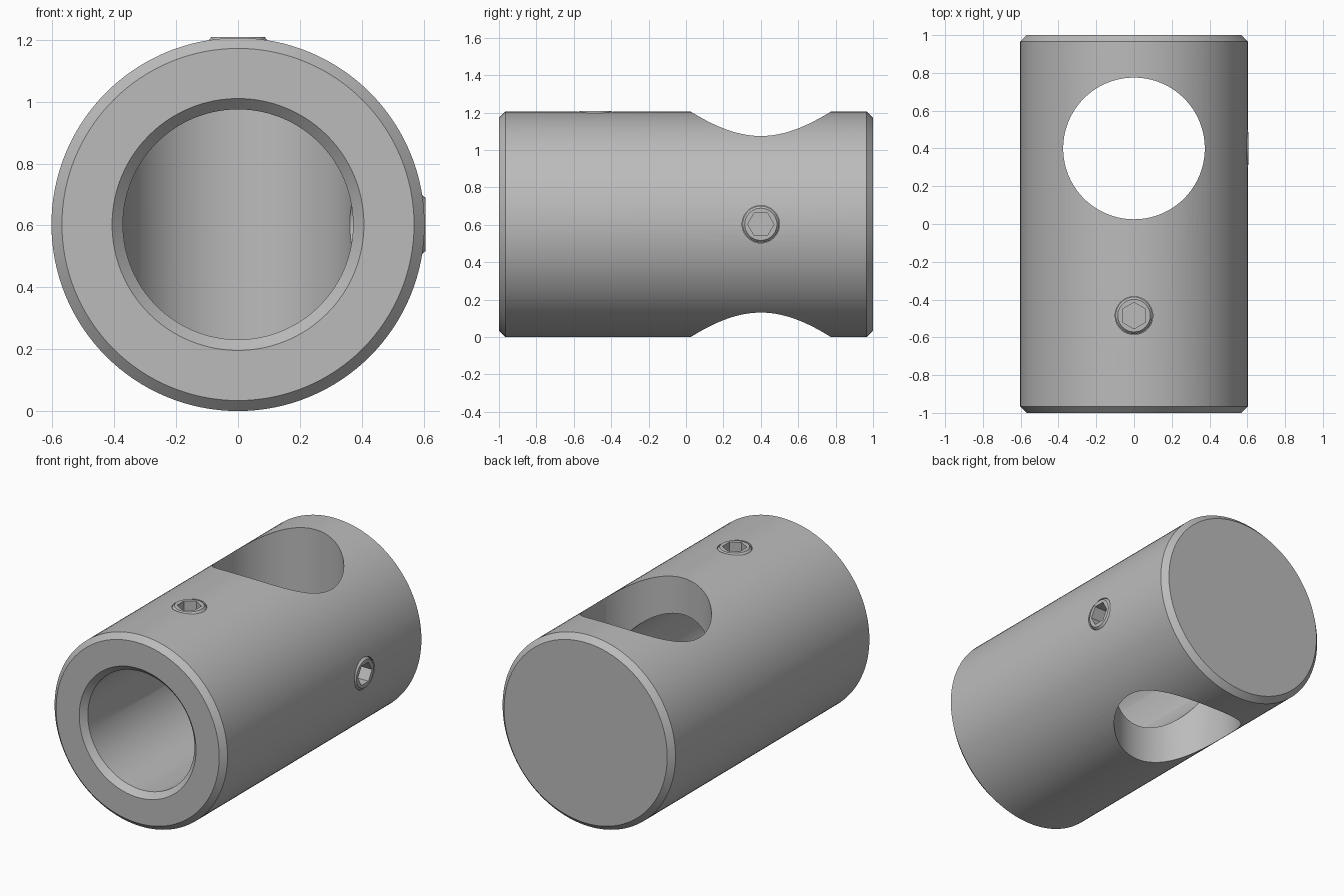
import bpy, bmesh
from math import cos, sin, pi
from mathutils import Matrix

if "Cube" in bpy.data.objects:
    bpy.data.objects.remove(bpy.data.objects["Cube"])

R = 0.603            # outer radius, also the axis height
CROSS_Y = 0.4        # position of the cross bore and side screw
TOP_SCREW_Y = -0.485

steel = bpy.data.materials.new("grey steel")
steel.use_nodes = True
grey = (0.5, 0.5, 0.5, 1)
steel.diffuse_color = grey
steel.node_tree.nodes["Principled BSDF"].inputs["Base Color"].default_value = grey


def lathe(name, profile, matrix, sides):
    """Turn (radius, height) points about local z, closing both ends."""
    bm = bmesh.new()
    rings = []
    for r, h in profile:
        ring = []
        for i in range(sides):
            a = pi / 2 + 2 * pi * i / sides
            ring.append(bm.verts.new((r * cos(a), r * sin(a), h)))
        rings.append(ring)
    for low, high in zip(rings, rings[1:]):
        for i in range(sides):
            j = (i + 1) % sides
            bm.faces.new((low[i], low[j], high[j], high[i]))
    bm.faces.new(rings[0])
    bm.faces.new(rings[-1])
    bmesh.ops.recalc_face_normals(bm, faces=bm.faces)
    mesh = bpy.data.meshes.new(name)
    bm.to_mesh(mesh)
    bm.free()
    mesh.transform(matrix)
    mesh.materials.append(steel)
    obj = bpy.data.objects.new(name, mesh)
    bpy.context.collection.objects.link(obj)
    return obj


def activate(obj):
    bpy.ops.object.select_all(action='DESELECT')
    obj.select_set(True)
    bpy.context.view_layer.objects.active = obj


def cut(obj, cutter):
    mod = obj.modifiers.new("cut", 'BOOLEAN')
    mod.operation = 'DIFFERENCE'
    mod.solver = 'EXACT'
    mod.object = cutter
    activate(obj)
    bpy.ops.object.modifier_apply(modifier=mod.name)
    bpy.data.objects.remove(cutter)


def smooth(obj):
    activate(obj)
    bpy.ops.object.shade_smooth_by_angle(angle=pi / 8)


# Body: chamfered bar with a blind bore from the front
along_y = Matrix.Translation((0, 0, R)) @ Matrix.Rotation(-pi / 2, 4, 'X')
body = lathe("clamp_body", [
    (0.372, CROSS_Y), (0.372, -0.965), (0.407, -1), (R - 0.034, -1),
    (R, -0.966), (R, 0.966), (R - 0.034, 1)], along_y, 128)

# Vertical cross bore right through
up = Matrix.Translation((0, CROSS_Y, 0))
cut(body, lathe("cross_bore_cutter", [(0.375, -0.2), (0.375, 1.5)], up, 128))

# Set screws: one on top, one on the model's left side
screws = {
    "top_set_screw": Matrix.Translation((0, TOP_SCREW_Y, R)),
    "side_set_screw": Matrix.Translation((0, CROSS_Y, R)) @ Matrix.Rotation(pi / 2, 4, 'Y'),
}
for name, place in screws.items():
    cut(body, lathe("screw_hole_cutter", [(0.1, 0.2), (0.1, 0.8)], place, 48))
    screw = lathe(name, [(0.07, 0.4), (0.098, 0.43), (0.098, 0.592), (0.086, 0.606)], place, 48)
    cut(screw, lathe("hex_socket_cutter", [(0.07, 0.5), (0.07, 0.8)], place, 6))
    smooth(screw)

smooth(body)
